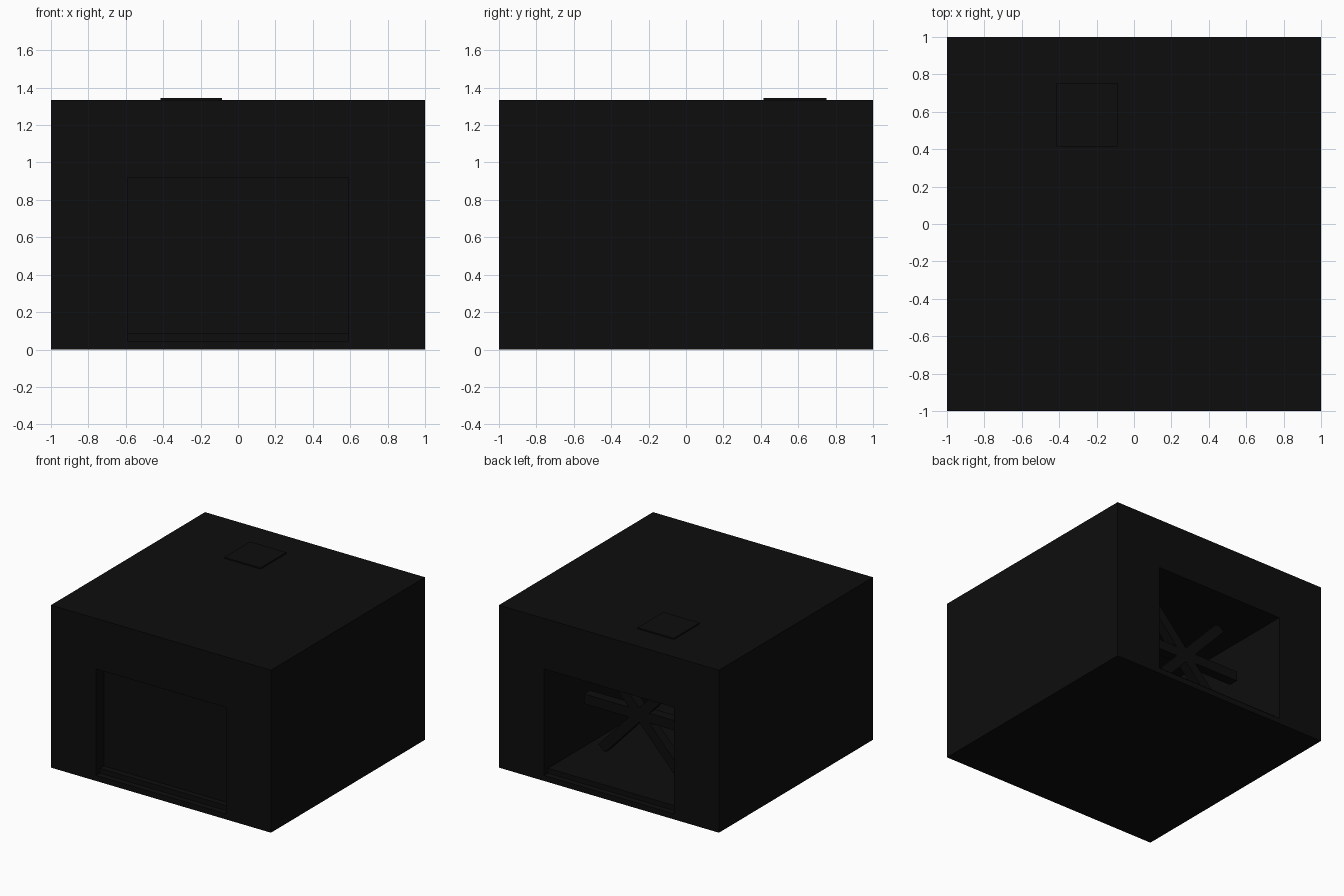
import bpy, bmesh, math

cube = bpy.data.objects.get("Cube")
if cube:
    bpy.data.objects.remove(cube, do_unlink=True)

black = bpy.data.materials.new("soot_black")
black.use_nodes = True
black.diffuse_color = (0.004, 0.004, 0.004, 1)
bsdf = next(n for n in black.node_tree.nodes if n.type == "BSDF_PRINCIPLED")
bsdf.inputs["Base Color"].default_value = black.diffuse_color

H = 1.335                 # housing height
OPEN = 0.59               # half width of the opening
LOW, HIGH = 0.045, 0.92   # opening bottom and top


def finish(bm, name):
    bmesh.ops.recalc_face_normals(bm, faces=bm.faces)
    mesh = bpy.data.meshes.new(name)
    bm.to_mesh(mesh)
    bm.free()
    mesh.materials.append(black)
    obj = bpy.data.objects.new(name, mesh)
    bpy.context.collection.objects.link(obj)
    return obj


def box(name, lo, hi):
    bm = bmesh.new()
    bmesh.ops.create_cube(bm, size=1)
    for v in bm.verts:
        for i in range(3):
            v.co[i] = lo[i] if v.co[i] < 0 else hi[i]
    return finish(bm, name)


# Housing: a block with a rectangular tunnel running front to back
bm = bmesh.new()


def loop(half, z0, z1, y):
    return [bm.verts.new((x, y, z)) for x, z in
            ((-half, z0), (half, z0), (half, z1), (-half, z1))]


rings = [loop(1, 0, H, -1), loop(1, 0, H, 1),
         loop(OPEN, LOW, HIGH, 1), loop(OPEN, LOW, HIGH, -1)]
for r in range(4):
    a, b = rings[r], rings[(r + 1) % 4]
    for i in range(4):
        j = (i + 1) % 4
        bm.faces.new((a[i], a[j], b[j], b[i]))
finish(bm, "housing")

# Panel closing the front of the tunnel, and a raised floor inside
box("front_panel", (-OPEN, -0.9, LOW), (OPEN, -0.87, HIGH))
box("inner_floor", (-OPEN, -0.95, LOW), (OPEN, 0.95, 0.085))

# Cover plate on the roof
box("roof_plate", (-0.415, 0.415, H), (-0.085, 0.75, H + 0.01))

# Crossed bars inside the rear opening
for label, angle in (("level", 0), ("rising", 47), ("falling", -47)):
    bar = box(label + "_bar", (-0.5, -0.04, -0.04), (0.5, 0.04, 0.04))
    bar.location = (0, 0.57, 0.55)
    bar.rotation_euler.y = math.radians(angle)
